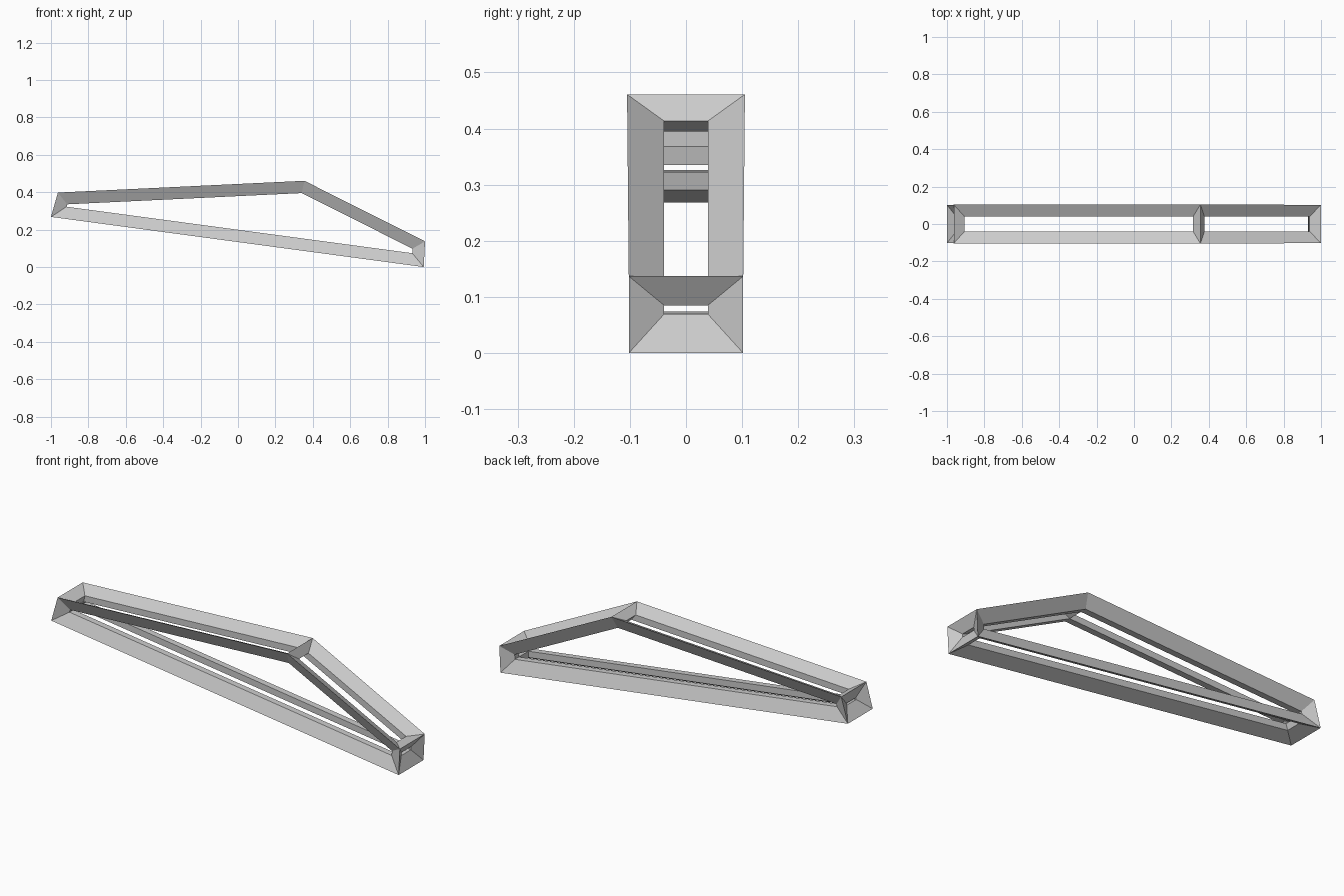
import bpy, bmesh
from mathutils import Vector

if "Cube" in bpy.data.objects:
    bpy.data.objects.remove(bpy.data.objects["Cube"])

H = 0.0325          # half the strut thickness
MID = 0.0715        # half depth of the middle of the frame

# outer profile (x, z) and half depth at each corner
corners = [(-1.0, 0.268, 0.102), (-0.963, 0.398, 0.103), (0.355, 0.461, 0.105),
           (1.0, 0.137, 0.102), (0.993, 0.0, 0.102)]
outline = [Vector((x, z)) for x, z, _ in corners]
N = len(outline)


def inset(poly, d):
    """Move every edge of a clockwise outline inward by d, keeping mitred corners."""
    out = []
    for i, p in enumerate(poly):
        a = (p - poly[i - 1]).normalized()
        b = (poly[(i + 1) % N] - p).normalized()
        na, nb = Vector((a.y, -a.x)), Vector((b.y, -b.x))
        out.append(p + (na + nb) * d / (1 + na.dot(nb)))
    return out


mid = inset(outline, H)
inner = inset(outline, 2 * H)

bm = bmesh.new()


def vert(p, y):
    return bm.verts.new((p.x, y, p.y))


# rings for the front (-1) and back (+1)
outer_v, open_v, inner_v, side_v = {}, {}, {}, {}
for s in (-1, 1):
    for i in range(N):
        outer_v[s, i] = vert(outline[i], s * corners[i][2])
        open_v[s, i] = vert(inner[i], s * MID)
        inner_v[s, i] = vert(inner[i], s * (MID - H))
        for j in ((i - 1) % N, (i + 1) % N):
            along = (mid[j] - mid[i]).normalized() * H
            side_v[s, i, j] = vert(mid[i] + along, s * (MID - H))

# long struts around the outline on both sides
for s in (-1, 1):
    for i in range(N):
        j = (i + 1) % N
        for ring in (outer_v, inner_v):
            bm.faces.new((ring[s, i], ring[s, j], open_v[s, j], open_v[s, i]))
            bm.faces.new((ring[s, i], ring[s, j], side_v[s, j, i], side_v[s, i, j]))

# cross struts joining front and back at each corner
for i in range(N):
    for j in ((i - 1) % N, (i + 1) % N):
        for ring in (outer_v, inner_v):
            bm.faces.new((ring[-1, i], ring[1, i], side_v[1, i, j], side_v[-1, i, j]))

bmesh.ops.recalc_face_normals(bm, faces=bm.faces)
mesh = bpy.data.meshes.new("wedge_frame")
bm.to_mesh(mesh)
bm.free()
bpy.context.collection.objects.link(bpy.data.objects.new("wedge_frame", mesh))
